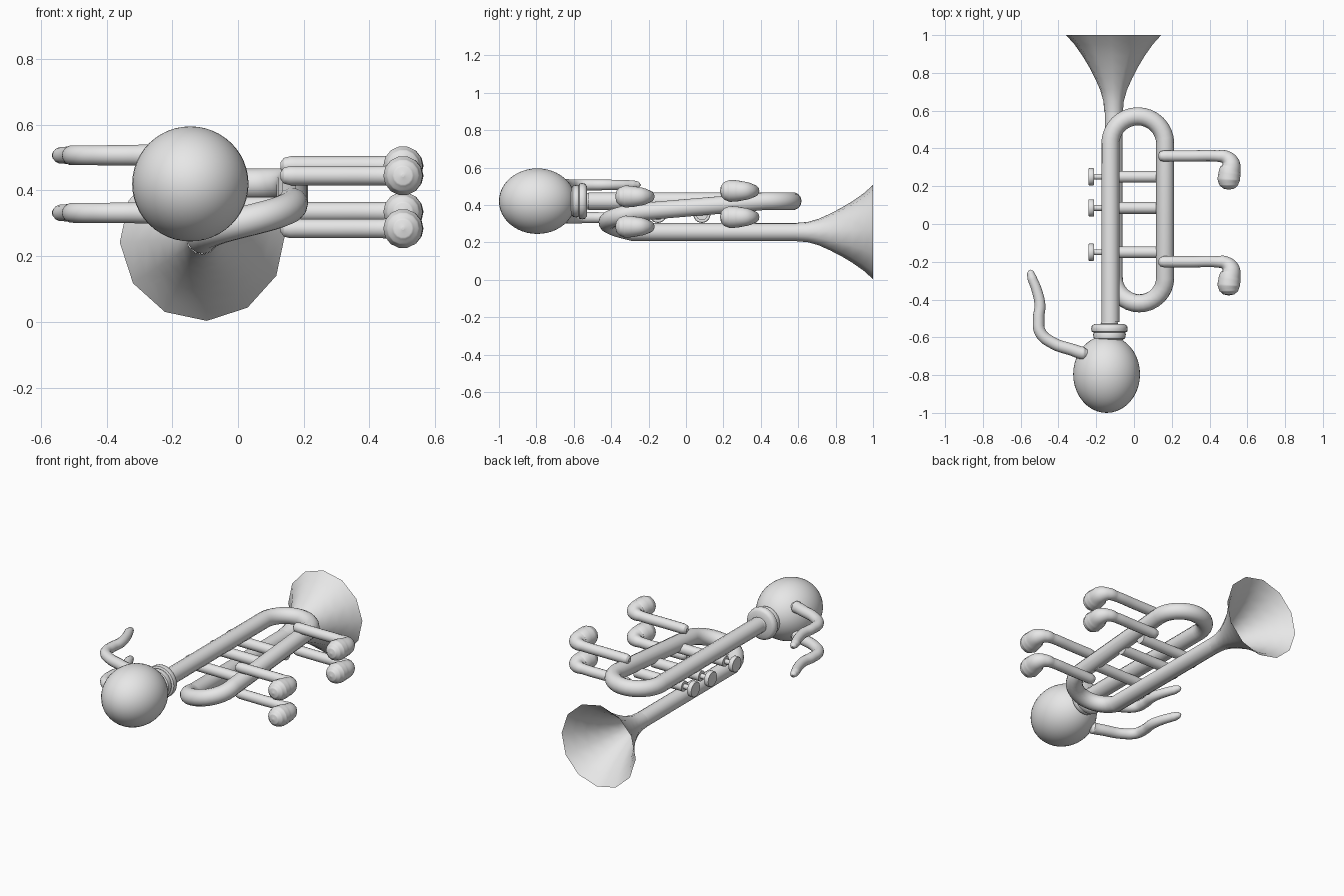
import bpy, bmesh, math
from mathutils import Vector, Matrix

cube = bpy.data.objects.get("Cube")
if cube:
    bpy.data.objects.remove(cube, do_unlink=True)

grey = bpy.data.materials.new("plain grey")
grey.use_nodes = True
grey.diffuse_color = (0.8, 0.8, 0.8, 1)
grey.node_tree.nodes["Principled BSDF"].inputs["Base Color"].default_value = (0.8, 0.8, 0.8, 1)


def finish(name, mesh):
    """Link a mesh with the material and smooth shading that keeps hard edges."""
    mesh.name = name
    mesh.materials.clear()
    mesh.materials.append(grey)
    mesh.shade_smooth()
    mesh.set_sharp_from_angle(angle=math.radians(45))
    obj = bpy.data.objects.new(name, mesh)
    bpy.context.collection.objects.link(obj)
    return obj


def pipe(name, points, kind='BEZIER'):
    """Round tube through points (x, y, z, radius)."""
    curve = bpy.data.curves.new(name, 'CURVE')
    curve.dimensions = '3D'
    curve.bevel_depth = 1
    curve.bevel_resolution = 5
    curve.resolution_u = 8
    curve.use_fill_caps = True
    spline = curve.splines.new(kind)
    store = spline.bezier_points if kind == 'BEZIER' else spline.points
    store.add(len(points) - 1)
    for p, (x, y, z, r) in zip(store, points):
        p.radius = r
        if kind == 'BEZIER':
            p.co = (x, y, z)
            p.handle_left_type = p.handle_right_type = 'AUTO'
        else:
            p.co = (x, y, z, 1)
    helper = bpy.data.objects.new(name + " path", curve)
    bpy.context.collection.objects.link(helper)
    graph = bpy.context.evaluated_depsgraph_get()
    mesh = bpy.data.meshes.new_from_object(helper.evaluated_get(graph))
    bpy.data.objects.remove(helper)
    bpy.data.curves.remove(curve)
    return finish(name, mesh)


def lathe(name, profile, centre, axis, sides=24, caps=True, turn=0):
    """Revolve (distance, radius) pairs about the 'X' or 'Y' axis."""
    bm = bmesh.new()
    rings = []
    for d, r in profile:
        ring = []
        for i in range(sides):
            a = turn + math.tau * i / sides
            u, v = r * math.cos(a), r * math.sin(a)
            offset = (d, u, v) if axis == 'X' else (u, d, v)
            ring.append(bm.verts.new(Vector(centre) + Vector(offset)))
        rings.append(ring)
    for low, high in zip(rings, rings[1:]):
        for i in range(sides):
            j = (i + 1) % sides
            bm.faces.new((low[i], low[j], high[j], high[i]))
    if caps:
        bm.faces.new(rings[0])
        bm.faces.new(rings[-1])
    bmesh.ops.recalc_face_normals(bm, faces=bm.faces)
    mesh = bpy.data.meshes.new(name)
    bm.to_mesh(mesh)
    bm.free()
    return finish(name, mesh)


# Head
bm = bmesh.new()
bmesh.ops.create_uvsphere(bm, u_segments=40, v_segments=24, radius=1)
bmesh.ops.transform(bm, verts=bm.verts, matrix=Matrix.Translation((-0.145, -0.795, 0.42))
                    @ Matrix.Diagonal((0.177, 0.205, 0.175, 1)))
head_mesh = bpy.data.meshes.new("head")
bm.to_mesh(head_mesh)
bm.free()
finish("head", head_mesh)

# Mouthpiece collar between head and pipe
lathe("mouthpiece", [(-0.62, 0.06), (-0.605, 0.083), (-0.585, 0.087), (-0.575, 0.082),
                     (-0.57, 0.094), (-0.555, 0.097), (-0.54, 0.094), (-0.53, 0.08),
                     (-0.528, 0.045), (-0.51, 0.042)], (-0.13, 0, 0.42), 'Y')

# Main pipe: top run, back bend, sloping side run, front bend, lower run
R = 0.048
path = [(-0.125, -0.52, 0.42, R)]
for i in range(17):
    a = math.pi * (1 - i / 16)
    path.append((0.02 + 0.145 * math.cos(a), 0.425 + 0.145 * math.sin(a), 0.42, R))
for i in range(17):
    a = -math.pi * i / 16
    path.append((0.029 + 0.136 * math.cos(a), -0.284 + 0.136 * math.sin(a),
                 0.36 - 0.105 * i / 16, R))
path.append((-0.107, 0.61, 0.255, R))
pipe("main_pipe", path, 'POLY')

# Flared bell, open at the back
lathe("bell", [(0.59, 0.049), (0.65, 0.054), (0.71, 0.071), (0.77, 0.098),
               (0.83, 0.129), (0.89, 0.165), (0.95, 0.207), (1.0, 0.252)],
      (-0.108, 0, 0.255), 'Y', sides=12, caps=False, turn=math.radians(3))

# Valves with stems and buttons
for i, y in enumerate((0.25, 0.085, -0.15)):
    spot = (0, y, 0.35)
    lathe(f"valve_{i + 1}", [(-0.165, 0.031), (0.16, 0.031)], spot, 'X')
    lathe(f"valve_stem_{i + 1}", [(-0.22, 0.015), (-0.16, 0.015)], spot, 'X', 12)
    lathe(f"valve_button_{i + 1}", [(-0.24, 0.043), (-0.237, 0.046), (-0.215, 0.046),
                                    (-0.212, 0.043)], spot, 'X')

# Legs with bulbous feet: (name, y, z)
leg_shape = [(0.13, 0, 0.012), (0.14, 0, 0.025), (0.16, 0, 0.03), (0.3, 0, 0.03),
             (0.44, 0, 0.03), (0.485, -0.007, 0.036), (0.511, -0.04, 0.049),
             (0.506, -0.09, 0.058), (0.502, -0.125, 0.06), (0.502, -0.155, 0.049),
             (0.502, -0.172, 0.03), (0.502, -0.178, 0.004)]
for name, y, z in (("back_leg_upper", 0.36, 0.475), ("back_leg_lower", 0.36, 0.335),
                   ("front_leg_upper", -0.2, 0.445), ("front_leg_lower", -0.2, 0.284)):
    pipe(name, [(x, y + dy, z, r) for x, dy, r in leg_shape])

# Wavy arms tapering to the tips
arm_shape = [(-0.245, -0.685, 0.02), (-0.265, -0.685, 0.034), (-0.33, -0.665, 0.032),
             (-0.43, -0.63, 0.031), (-0.495, -0.575, 0.031), (-0.505, -0.5, 0.03),
             (-0.498, -0.43, 0.029), (-0.515, -0.35, 0.027), (-0.54, -0.285, 0.025),
             (-0.549, -0.255, 0.018), (-0.553, -0.243, 0.004)]
for name, z in (("upper_arm", 0.507), ("lower_arm", 0.332)):
    pipe(name, [(x, y, z, r) for x, y, r in arm_shape])
